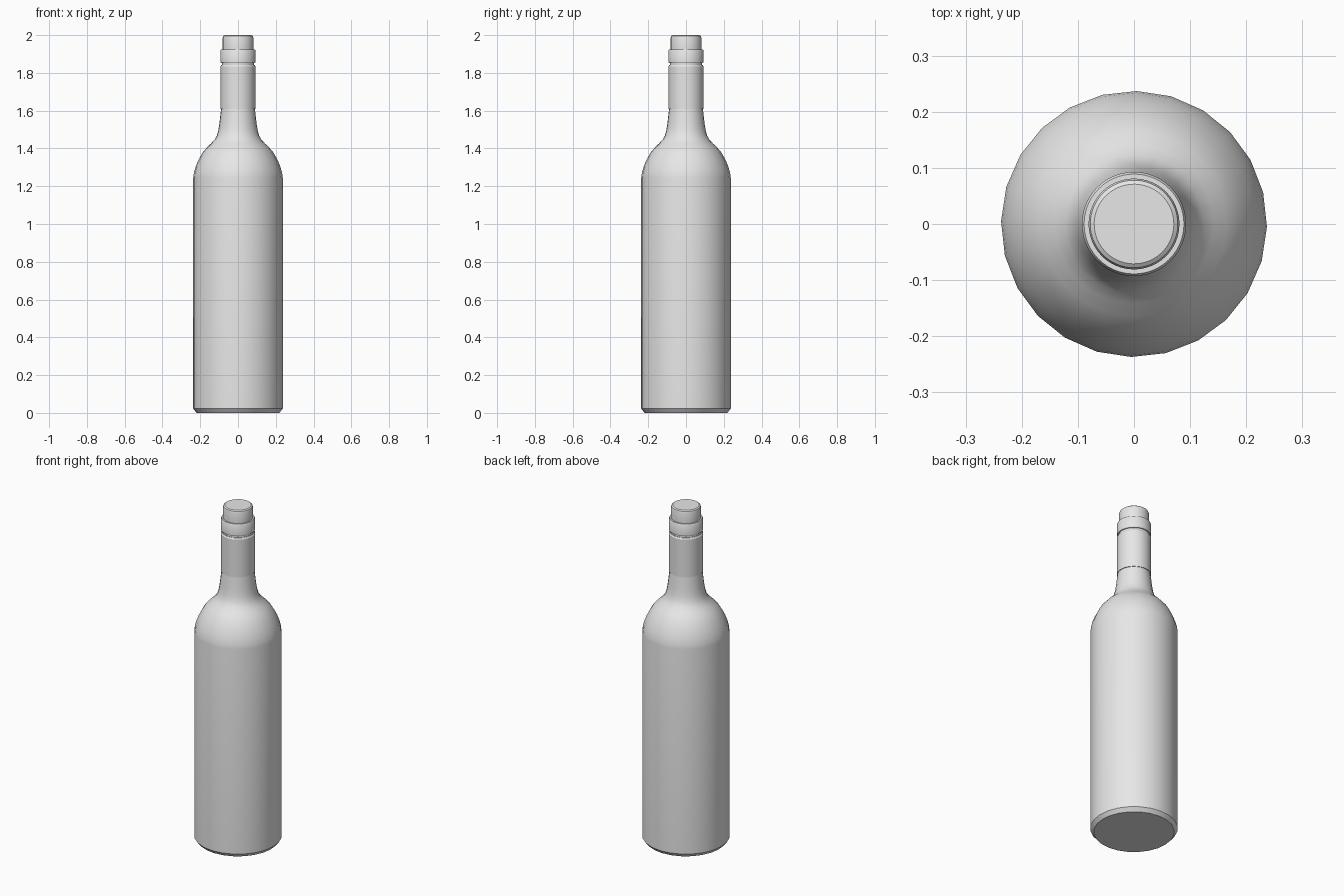
import bpy, bmesh, math

if "Cube" in bpy.data.objects:
    bpy.data.objects.remove(bpy.data.objects["Cube"], do_unlink=True)

SIDES = 24
TURN = math.radians(-1.2)

glass = bpy.data.materials.new("light_grey")
glass.use_nodes = True
colour = (0.8, 0.8, 0.8, 1.0)
glass.diffuse_color = colour
glass.node_tree.nodes["Principled BSDF"].inputs["Base Color"].default_value = colour


def lathe(name, profile, sides=SIDES, cap_bottom=False, cap_top=False):
    """Revolve a (radius, height) profile, listed bottom to top, around z."""
    bm = bmesh.new()
    rings = []
    for r, z in profile:
        rings.append([bm.verts.new((r * math.cos(TURN + math.tau * i / sides),
                                    r * math.sin(TURN + math.tau * i / sides), z))
                      for i in range(sides)])
    for low, high in zip(rings, rings[1:]):
        for i in range(sides):
            j = (i + 1) % sides
            bm.faces.new((low[i], low[j], high[j], high[i]))
    if cap_bottom:
        bm.faces.new(rings[0][::-1])
    if cap_top:
        bm.faces.new(rings[-1])
    mesh = bpy.data.meshes.new(name)
    bm.to_mesh(mesh)
    bm.free()
    mesh.materials.append(glass)
    obj = bpy.data.objects.new(name, mesh)
    bpy.context.collection.objects.link(obj)
    bpy.ops.object.select_all(action="DESELECT")
    obj.select_set(True)
    bpy.context.view_layer.objects.active = obj
    bpy.ops.object.shade_smooth_by_angle(angle=math.radians(30))
    return obj


# Body: chamfered base, straight wall, round shoulder, flared lower neck
lathe("bottle_body", [
    (0.219, 0.0), (0.237, 0.022), (0.237, 1.245), (0.234, 1.268),
    (0.227, 1.295), (0.216, 1.325), (0.202, 1.353), (0.185, 1.382),
    (0.165, 1.405), (0.142, 1.427), (0.124, 1.446), (0.112, 1.468),
    (0.104, 1.497), (0.098, 1.535), (0.093, 1.58), (0.089, 1.612),
], cap_bottom=True)

# Neck sleeve with a thin lower lip, groove, raised collar and stopper top
lathe("neck_sleeve", [
    (0.088, 1.608), (0.093, 1.608), (0.093, 1.834), (0.088, 1.842),
    (0.085, 1.842), (0.085, 1.853), (0.090, 1.853), (0.093, 1.858),
    (0.093, 1.918), (0.089, 1.925), (0.081, 1.925), (0.081, 1.986),
    (0.078, 1.995), (0.071, 2.0),
], sides=48, cap_top=True)
